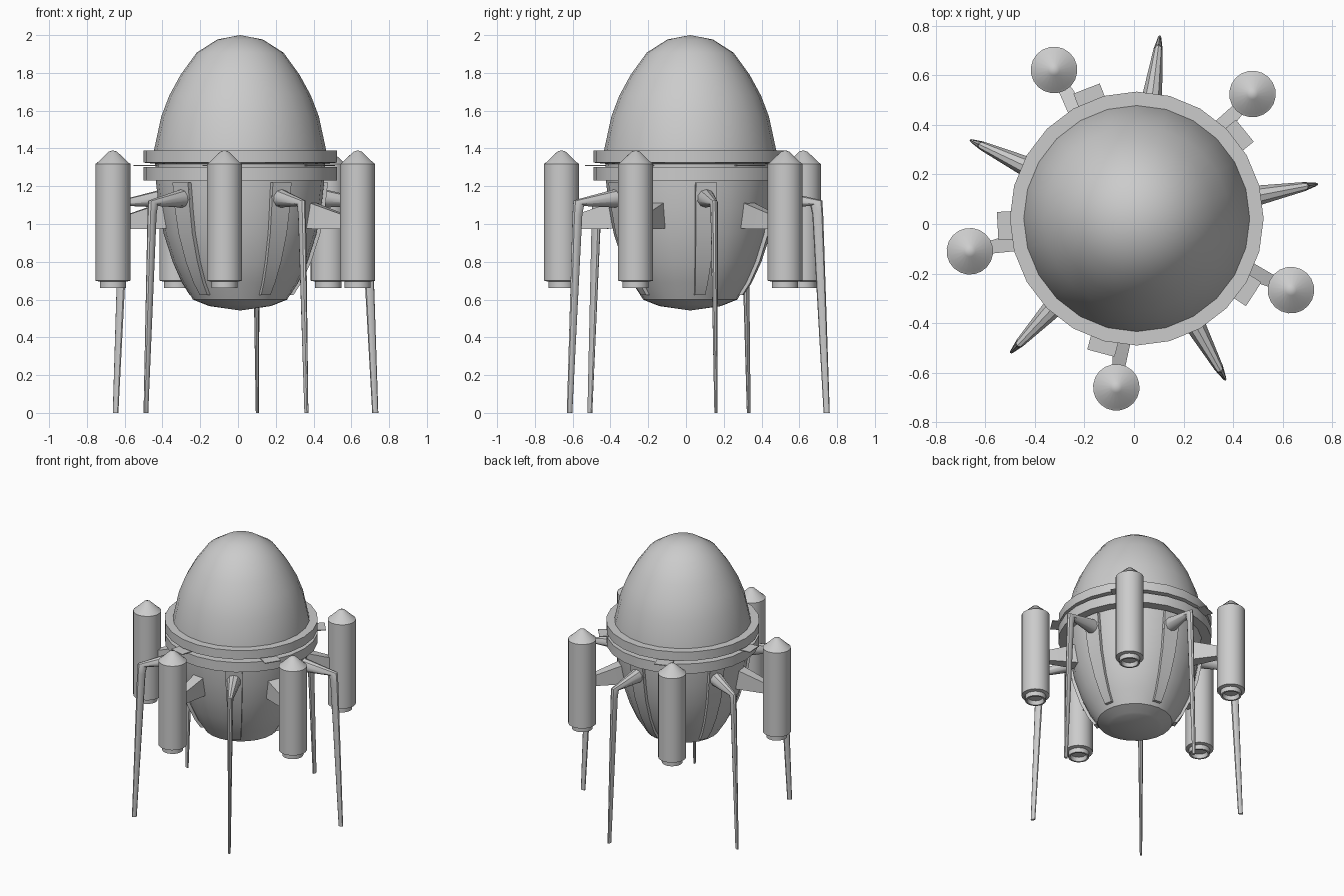
import bpy, bmesh
from math import radians, cos, sin, pi
from mathutils import Matrix

if "Cube" in bpy.data.objects:
    bpy.data.objects.remove(bpy.data.objects["Cube"])

CENTRE = Matrix.Translation((0.011, 0.022, 0))


def finish(name, bm, matrix, angle=35):
    bmesh.ops.remove_doubles(bm, verts=bm.verts, dist=1e-5)
    bmesh.ops.recalc_face_normals(bm, faces=bm.faces)
    bm.transform(matrix)
    mesh = bpy.data.meshes.new(name)
    bm.to_mesh(mesh)
    bm.free()
    ob = bpy.data.objects.new(name, mesh)
    bpy.context.collection.objects.link(ob)
    bpy.ops.object.select_all(action='DESELECT')
    ob.select_set(True)
    bpy.context.view_layer.objects.active = ob
    bpy.ops.object.shade_smooth_by_angle(angle=radians(angle))
    return ob


def loft(name, rings, matrix, caps=True, angle=35):
    """Skin a list of equally sized point rings."""
    bm = bmesh.new()
    rows = [[bm.verts.new(p) for p in r] for r in rings]
    n = len(rows[0])
    for a, b in zip(rows, rows[1:]):
        for i in range(n):
            j = (i + 1) % n
            bm.faces.new((a[i], a[j], b[j], b[i]))
    if caps:
        bm.faces.new(rows[0])
        bm.faces.new(rows[-1])
    return finish(name, bm, matrix, angle)


def lathe(name, profile, segs, matrix, closed=False, angle=35):
    """Revolve (radius, z) points around z."""
    bm = bmesh.new()
    vs = [bm.verts.new((r, 0, z)) for r, z in profile]
    edges = [bm.edges.new(p) for p in zip(vs, vs[1:])]
    if closed:
        edges.append(bm.edges.new((vs[-1], vs[0])))
    bmesh.ops.spin(bm, geom=vs + edges, cent=(0, 0, 0), axis=(0, 0, 1),
                   angle=2 * pi, steps=segs, use_duplicate=False)
    return finish(name, bm, matrix, angle)


def rect(r0, r1, hw, z0, z1):
    """Upright rectangle running from (r0, z0) to (r1, z1), half width hw."""
    return [(r0, -hw, z0), (r1, -hw, z1), (r1, hw, z1), (r0, hw, z0)]


def oval(r0, z0, r1, z1, hw, n=10):
    """Elliptical section whose long axis joins (r0, z0) and (r1, z1)."""
    pts = []
    for i in range(n):
        a = 2 * pi * i / n
        t = (1 + cos(a)) / 2
        pts.append((r0 + (r1 - r0) * t, hw * sin(a), z0 + (z1 - z0) * t))
    return pts


def turn(deg):
    return CENTRE @ Matrix.Rotation(radians(deg), 4, 'Z')


# Domed nose
lathe("dome", [(0, 2.0), (0.12, 1.977), (0.23, 1.907), (0.315, 1.79), (0.375, 1.68),
               (0.417, 1.57), (0.457, 1.385), (0.46, 1.33)], 24, CENTRE)

# Twin belt rings
lathe("upper_ring", [(0.44, 1.39), (0.512, 1.39), (0.512, 1.325), (0.44, 1.318)], 24, CENTRE, True)
lathe("lower_ring", [(0.44, 1.302), (0.512, 1.302), (0.512, 1.23), (0.44, 1.23)], 24, CENTRE, True)

# Tapering lower hull with shallow conical base
HULL = [(0.45, 1.33), (0.445, 1.22), (0.43, 1.09), (0.405, 0.95), (0.357, 0.80),
        (0.307, 0.69), (0.255, 0.61)]
lathe("lower_hull", HULL + [(0.25, 0.60), (0.18, 0.572), (0.16, 0.565), (0, 0.542)], 24, CENTRE, angle=28)

for k in range(5):
    # Landing leg: arm, knee and tapering shin in one piece
    m = turn(10.8 + 72 * k)
    loft(f"leg_{k + 1}", [oval(0.38, 1.08, 0.38, 1.20, 0.055),
                          oval(0.45, 1.087, 0.45, 1.185, 0.048),
                          oval(0.642, 1.095, 0.705, 1.125, 0.02),
                          oval(0.652, 1.05, 0.71, 1.05, 0.019),
                          oval(0.712, 0, 0.745, 0, 0.008)], m)
    # Mounting block behind the arm
    loft(f"leg_mount_{k + 1}", [rect(0.38, 0.455, 0.056, 1.215, 1.215),
                                rect(0.38, 0.445, 0.056, 1.09, 1.09)], m)
    # Curved rib running down the hull below each leg
    widths = [0.056, 0.055, 0.05, 0.042, 0.034, 0.028]
    loft(f"hull_rib_{k + 1}", [rect(r - 0.05, r + 0.018, w, z, z)
                               for (r, z), w in zip(HULL[1:6] + [(0.265, 0.625)], widths)], m)

    # Side booster with pointed cap and hollow nozzle
    a = 47.1 + 72 * k
    m = turn(a)
    lathe(f"booster_{k + 1}", [(0, 1.39), (0.022, 1.383), (0.083, 1.325), (0.094, 1.318),
                               (0.094, 0.70), (0.07, 0.695), (0.07, 0.662), (0.058, 0.662),
                               (0.05, 0.69), (0, 0.69)], 20,
          m @ Matrix.Translation((0.686, 0, 0)))
    # Flared strut joining booster to hull
    loft(f"booster_strut_{k + 1}", [
        [(0.37, -0.042, 0.975), (0.37, 0.042, 0.975), (0.37, 0.042, 1.12), (0.37, -0.042, 1.12)],
        [(0.43, -0.042, 0.975), (0.43, 0.042, 0.975), (0.43, 0.042, 1.11), (0.43, -0.042, 1.11)],
        [(0.62, -0.024, 0.972), (0.62, 0.024, 0.972), (0.62, 0.024, 1.045), (0.62, -0.024, 1.045)]], m)
    # Thin plate between the belt rings
    loft(f"ring_plate_{k + 1}", [rect(0.43, 0.562, 0.057, 1.313, 1.313),
                                 rect(0.43, 0.562, 0.057, 1.307, 1.307)], turn(a - 8))
